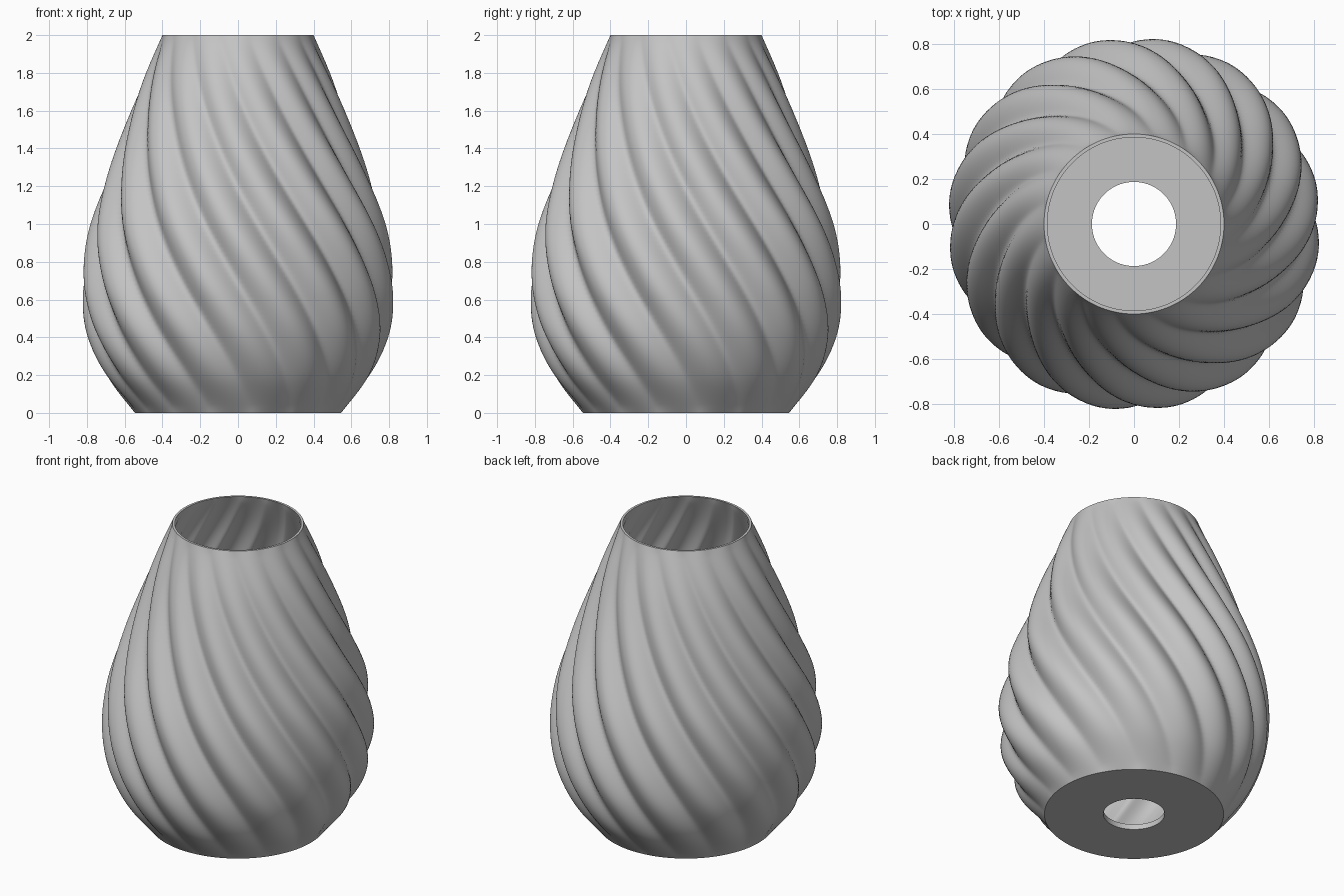
import bpy
import bmesh
from math import sin, cos, pi, tau, radians, sqrt

if "Cube" in bpy.data.objects:
    bpy.data.objects.remove(bpy.data.objects["Cube"])

LOBES, SEGMENTS, LEVELS = 16, 384, 84
HEIGHT, WALL, FLOOR, HOLE = 2.0, 0.015, 0.035, 0.187
TWIST = radians(45)       # turn per unit of height
GROOVE = radians(30.8)    # groove angle at the foot
SOFT = 0.04               # rounding of the groove bottom

# Crest outline as (height, radius)
OUTLINE = [(0, .546), (.2, .705), (.4, .795), (.6, .828), (.8, .82), (1, .782),
           (1.25, .7), (1.5, .607), (1.75, .51), (2, .4)]


def slope(i):
    a, b = max(i - 1, 0), min(i + 1, len(OUTLINE) - 1)
    return (OUTLINE[b][1] - OUTLINE[a][1]) / (OUTLINE[b][0] - OUTLINE[a][0])


def crest(z):
    """Smooth curve through the outline."""
    i = max(k for k in range(len(OUTLINE) - 1) if OUTLINE[k][0] <= z or k == 0)
    (z0, r0), (z1, r1) = OUTLINE[i], OUTLINE[i + 1]
    h = z1 - z0
    t = (z - z0) / h
    s = t * t * (3 - 2 * t)
    return (r0 + (r1 - r0) * s + h * slope(i) * t * (1 - t) ** 2
            - h * slope(i + 1) * t * t * (1 - t))


def fluted(z, angle):
    """Outer radius with twisted lobes that fade out at both ends."""
    wave = sin(LOBES / 2 * (angle - GROOVE + TWIST * z))
    lobe = (sqrt(wave * wave + SOFT) - sqrt(SOFT)) / (sqrt(1 + SOFT) - sqrt(SOFT))
    fade = max(sin(pi * z / HEIGHT), 0) ** 0.6
    return crest(z) * (1 - 0.09 * fade * (1 - lobe))


# Closed wall section: hole edge, outside upward, inside downward, floor
heights = [HEIGHT * i / LEVELS for i in range(LEVELS + 1)]
section = [(0, lambda z, a: HOLE)]
section += [(z, fluted) for z in heights]
inner = [z for z in reversed(heights) if z > FLOOR + 0.01] + [FLOOR]
section += [(z, lambda z, a: fluted(z, a) - WALL) for z in inner]
section += [(FLOOR, lambda z, a: HOLE)]

bm = bmesh.new()
rings = []
for z, radius in section:
    ring = []
    for j in range(SEGMENTS):
        a = tau * j / SEGMENTS
        r = radius(z, a)
        ring.append(bm.verts.new((r * cos(a), r * sin(a), z)))
    rings.append(ring)
for i, low in enumerate(rings):
    high = rings[(i + 1) % len(rings)]
    for j in range(SEGMENTS):
        k = (j + 1) % SEGMENTS
        bm.faces.new((low[j], low[k], high[k], high[j]))

mesh = bpy.data.meshes.new("twisted_shade")
bm.to_mesh(mesh)
bm.free()
shade = bpy.data.objects.new("twisted_shade", mesh)
bpy.context.collection.objects.link(shade)

# Plain grey material
grey = bpy.data.materials.new("plain_grey")
grey.use_nodes = True
colour = (0.55, 0.55, 0.55, 1)
grey.diffuse_color = colour
grey.node_tree.nodes["Principled BSDF"].inputs["Base Color"].default_value = colour
mesh.materials.append(grey)

# Smooth walls with crisp rim and foot
bpy.ops.object.select_all(action='DESELECT')
shade.select_set(True)
bpy.context.view_layer.objects.active = shade
bpy.ops.object.shade_smooth_by_angle(angle=radians(45))
